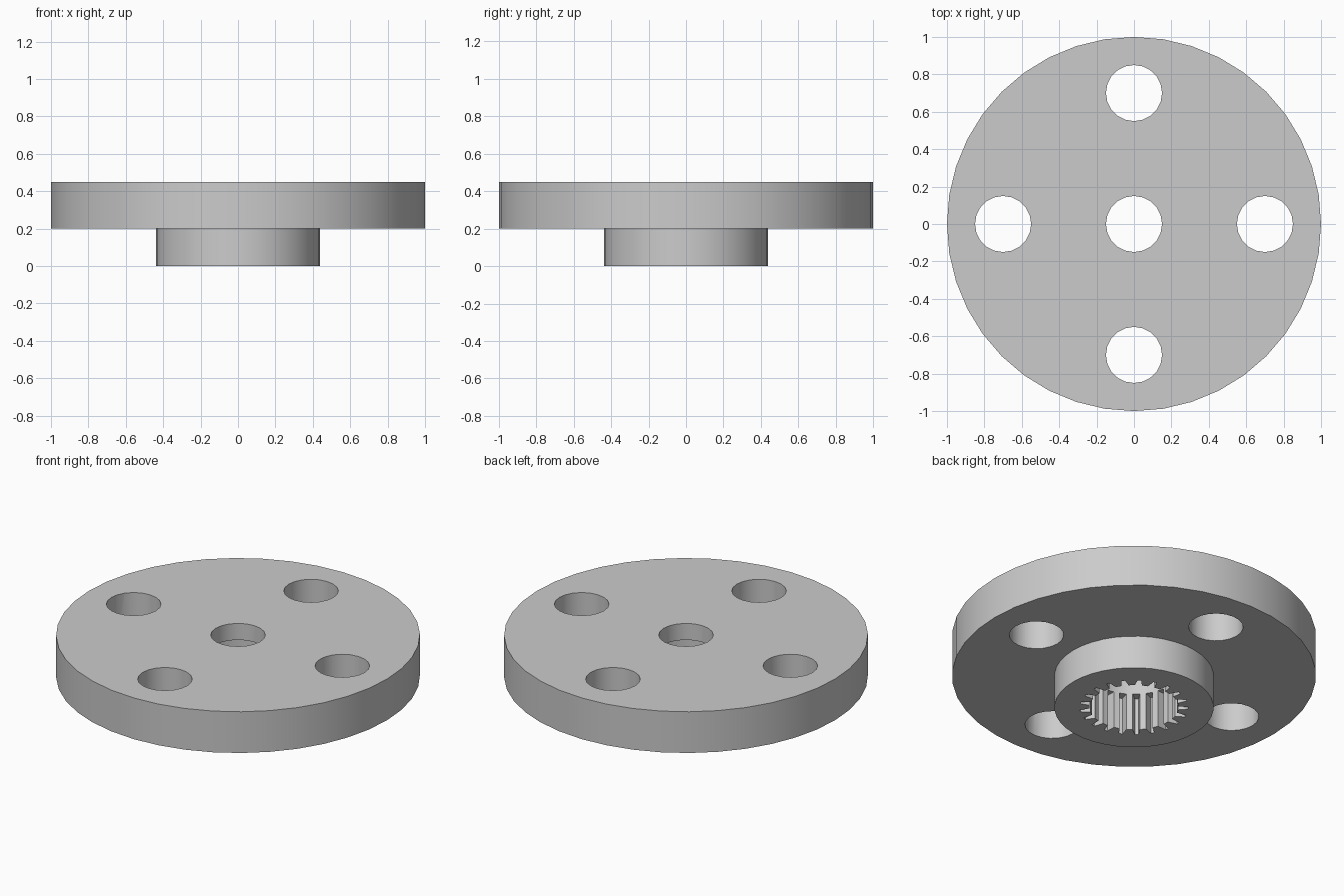
import bpy, bmesh
from math import cos, sin, tau, radians

cube = bpy.data.objects.get("Cube")
if cube:
    bpy.data.objects.remove(cube, do_unlink=True)

grey = bpy.data.materials.new("plain_grey")
grey.use_nodes = True
colour = (0.6, 0.6, 0.6, 1)
grey.diffuse_color = colour
grey.node_tree.nodes["Principled BSDF"].inputs["Base Color"].default_value = colour


def prism(name, outline, bottom, top):
    """Extrude a closed outline straight up from bottom to top."""
    bm = bmesh.new()
    face = bm.faces.new([bm.verts.new((x, y, bottom)) for x, y in outline])
    ext = bmesh.ops.extrude_face_region(bm, geom=[face])
    verts = [v for v in ext["geom"] if isinstance(v, bmesh.types.BMVert)]
    bmesh.ops.translate(bm, verts=verts, vec=(0, 0, top - bottom))
    bmesh.ops.recalc_face_normals(bm, faces=bm.faces)
    mesh = bpy.data.meshes.new(name)
    bm.to_mesh(mesh)
    bm.free()
    mesh.materials.append(grey)
    obj = bpy.data.objects.new(name, mesh)
    bpy.context.collection.objects.link(obj)
    return obj


def circle(radius, sides, cx=0, cy=0):
    return [(cx + radius * cos(tau * i / sides), cy + radius * sin(tau * i / sides))
            for i in range(sides)]


def combine(target, other, operation):
    """Apply a boolean and discard the helper."""
    bpy.context.view_layer.objects.active = target
    mod = target.modifiers.new("boolean", 'BOOLEAN')
    mod.operation = operation
    mod.solver = 'EXACT'
    mod.object = other
    bpy.ops.object.modifier_apply(modifier=mod.name)
    bpy.data.objects.remove(other, do_unlink=True)


def spline_outline(teeth, root, tip, root_width, tip_width):
    """Star of tapered grooves around the shaft socket."""
    points = []
    for i in range(teeth):
        a = tau * i / teeth + tau / 4
        for r, w in ((root, -root_width), (tip, -tip_width),
                     (tip, tip_width), (root, root_width)):
            points.append((r * cos(a) - w / 2 * sin(a), r * sin(a) + w / 2 * cos(a)))
    return points


# Disc with the hub below it
wheel = prism("mounting_disc_and_hub", circle(1, 40), 0.2, 0.45)
combine(wheel, prism("hub", circle(0.4375, 40), 0, 0.3), 'UNION')

# Centre screw hole and four mounting holes
for cx, cy in ((0, 0), (0.7, 0), (-0.7, 0), (0, 0.7), (0, -0.7)):
    combine(wheel, prism("screw_hole", circle(0.15, 20, cx, cy), -0.1, 0.6), 'DIFFERENCE')

# Shaft socket with grooves, open at the bottom
combine(wheel, prism("socket", circle(0.245, 40), -0.1, 0.35), 'DIFFERENCE')
grooves = spline_outline(21, 0.225, 0.298, 0.046, 0.02)
combine(wheel, prism("grooves", grooves, -0.1, 0.225), 'DIFFERENCE')

# Smooth round walls, sharp rims
bpy.ops.object.select_all(action='DESELECT')
wheel.select_set(True)
bpy.context.view_layer.objects.active = wheel
bpy.ops.object.shade_smooth_by_angle(angle=radians(25))
